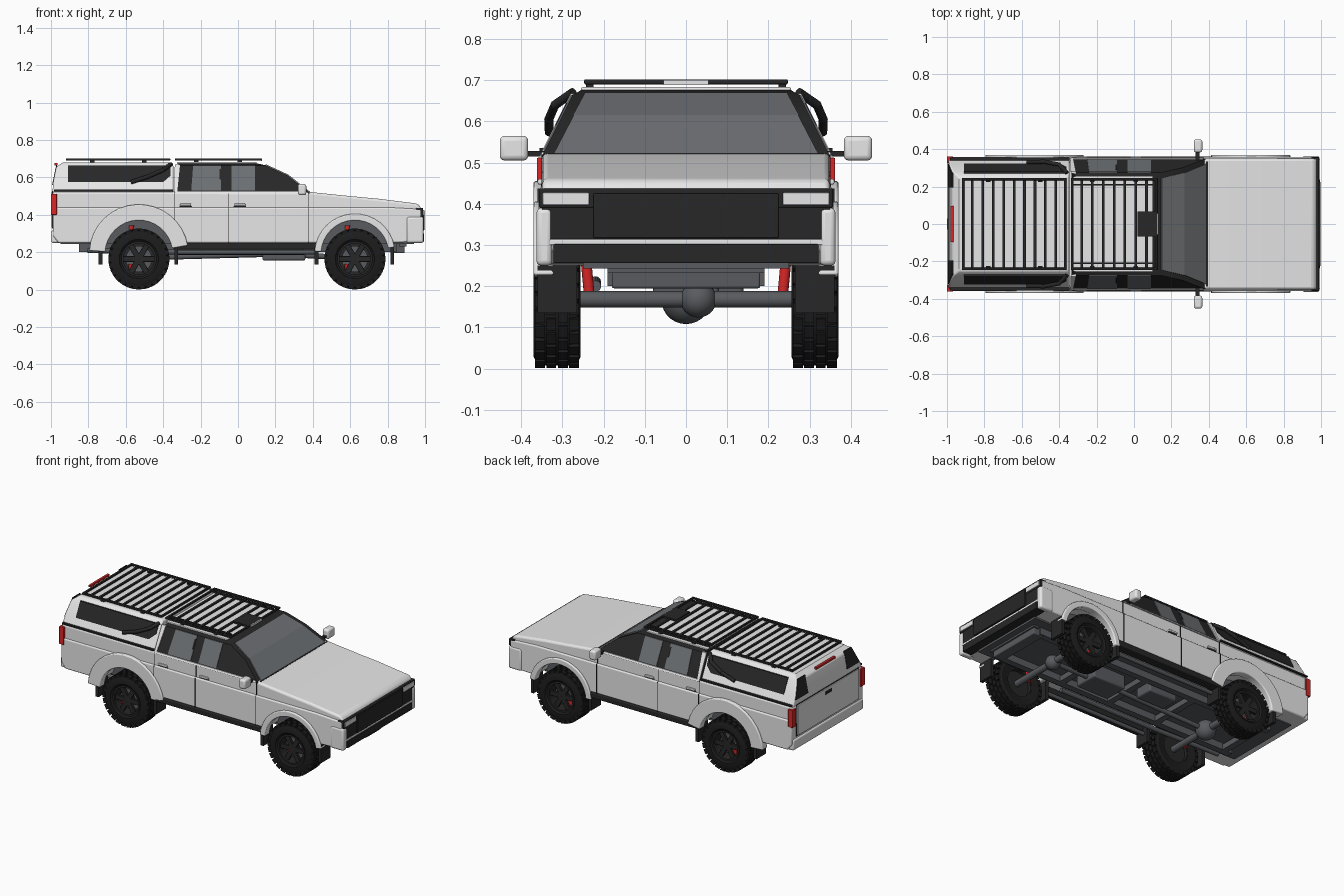
import bpy, bmesh
from math import sin, cos, pi, radians
from mathutils import Matrix, Vector

cube = bpy.data.objects.get("Cube")
if cube:
    bpy.data.objects.remove(cube, do_unlink=True)
parts = []


def material(name, r, g, b):
    m = bpy.data.materials.new(name)
    m.use_nodes = True
    m.diffuse_color = (r, g, b, 1)
    m.node_tree.nodes["Principled BSDF"].inputs["Base Color"].default_value = (r, g, b, 1)
    return m


white = material("body white", .8, .8, .8)
black = material("trim black", .02, .02, .02)
rubber = material("tyre rubber", .012, .012, .012)
glass = material("grey glass", .15, .16, .17)
steel = material("chassis grey", .1, .105, .115)
red = material("signal red", .7, .02, .02)
lamp = material("lamp white", .85, .85, .85)


def finish(name, bm, mat, bevel=0, mirror=False):
    """Turn a bmesh into an object, optionally bevelled and mirrored across the centre line."""
    bmesh.ops.recalc_face_normals(bm, faces=bm.faces)
    mesh = bpy.data.meshes.new(name)
    bm.to_mesh(mesh)
    bm.free()
    mesh.materials.append(mat)
    obj = bpy.data.objects.new(name, mesh)
    bpy.context.collection.objects.link(obj)
    if bevel:
        mod = obj.modifiers.new("bevel", "BEVEL")
        mod.width, mod.segments, mod.limit_method = bevel, 3, "ANGLE"
        mod.angle_limit = radians(40)
    if mirror:
        mod = obj.modifiers.new("mirror", "MIRROR")
        mod.use_axis = (False, True, False)
        mod.use_mirror_merge = False
    parts.append(obj)
    return obj


def slab(name, mat, points, offset, bevel=0, mirror=False):
    """Polygon swept along an offset."""
    bm = bmesh.new()
    near = [bm.verts.new(p) for p in points]
    far = [bm.verts.new(Vector(p) + Vector(offset)) for p in points]
    bm.faces.new(near)
    bm.faces.new(far[::-1])
    for i in range(len(near)):
        j = (i + 1) % len(near)
        bm.faces.new((near[i], far[i], far[j], near[j]))
    return finish(name, bm, mat, bevel, mirror)


def box(name, mat, x, y, z, bevel=0, mirror=False):
    """Box from (low, high) ranges; a single y means a half width."""
    y = y if isinstance(y, tuple) else (-y, y)
    ring = [(x[a], y[b], z[0]) for a, b in ((0, 0), (1, 0), (1, 1), (0, 1))]
    return slab(name, mat, ring, (0, 0, z[1] - z[0]), bevel, mirror)


def profile(name, mat, outline, half_width, bevel):
    """Side outline of (x, z) points spanning the full width."""
    return slab(name, mat, [(x, -half_width, z) for x, z in outline], (0, 2 * half_width, 0), bevel)


def loft(name, mat, rings, bevel=0):
    """Stack of rectangles, each given as (z, x low, x high, half width)."""
    bm = bmesh.new()
    loops = [[bm.verts.new(p) for p in ((a, -w, z), (b, -w, z), (b, w, z), (a, w, z))]
             for z, a, b, w in rings]
    bm.faces.new(loops[0])
    bm.faces.new(loops[-1])
    for low, high in zip(loops, loops[1:]):
        for i in range(4):
            j = (i + 1) % 4
            bm.faces.new((low[i], low[j], high[j], high[i]))
    return finish(name, bm, mat, bevel)


def tube(name, mat, points, radius, mirror=False):
    """Chain of round rods through the points."""
    bm = bmesh.new()
    for a, b in zip(map(Vector, points), map(Vector, points[1:])):
        d = b - a
        m = Matrix.Translation((a + b) / 2) @ d.to_track_quat("Z", "Y").to_matrix().to_4x4()
        bmesh.ops.create_cone(bm, cap_ends=True, segments=14, radius1=radius, radius2=radius,
                              depth=d.length + radius / 2, matrix=m)
    return finish(name, bm, mat, 0, mirror)


def ball(name, mat, centre, radius):
    bm = bmesh.new()
    bmesh.ops.create_uvsphere(bm, u_segments=24, v_segments=14, radius=radius,
                              matrix=Matrix.Translation(centre))
    return finish(name, bm, mat)


def lathe(name, mat, section, x, steps=48):
    """Closed (radius, y) section turned about an axle."""
    bm = bmesh.new()
    middle = Vector((x, 0, axle_z))
    loops = [[bm.verts.new(middle + Vector((r * cos(t), y, r * sin(t)))) for r, y in section]
             for t in (2 * pi * i / steps for i in range(steps))]
    for i, loop in enumerate(loops):
        nxt = loops[(i + 1) % steps]
        for k in range(len(section)):
            m = (k + 1) % len(section)
            bm.faces.new((loop[k], loop[m], nxt[m], nxt[k]))
    return finish(name, bm, mat, 0, True)


def arc(x, radius, start, end, steps=16):
    angles = [radians(start + (end - start) * i / steps) for i in range(steps + 1)]
    return [(x + radius * cos(t), .19 + radius * sin(t)) for t in angles]


def side(z):
    """Half width of the leaning upper sides at a height."""
    return .35 - .5 * (z - .515)


def side_panel(name, mat, outline, proud=.004):
    points = [(x, -side(z) - proud, z) for x, z in outline]
    return slab(name, mat, points, (0, .009, 0), 0, True)


axle_z = .164
rear_x, front_x = -.53, .625

# Lower body with wheel arches, and the slightly narrower shoulder and hood above it
lower = [(-.99, .44), (-.99, .29), (-.96, .25)]
lower += arc(rear_x, .185, 161, 19) + arc(front_x, .185, 161, 19)
lower += [(.93, .255), (.98, .29), (.98, .43), (.8, .44)]
profile("lower_body", white, lower, .358, .008)
shoulder = [(-.992, .525), (-.992, .4), (.98, .4), (.98, .437), (.96, .46),
            (.75, .486), (.6, .5), (.385, .522)]
profile("shoulder_and_hood", white, shoulder, .349, .013)
box("floor_pan", steel, (-.95, .94), .25, (.243, .4))

# Cab, roof and glass
cab = [(.515, -.335, .385, side(.515)), (.61, -.33, .265, side(.61)),
       (.665, -.325, .145, side(.665)), (.678, -.31, .09, .25)]
loft("cab_frame", black, cab)
box("cab_roof", white, (-.325, .1), .255, (.672, .683), .004)
for (z0, _, x0, w0), (z1, _, x1, w1) in zip(cab[:2], cab[1:3]):
    slab("windshield", glass, [(x0, .028 - w0, z0), (x0, w0 - .028, z0),
                               (x1, w1 - .03, z1), (x1, .03 - w1, z1)], (.004, 0, .005))
box("cowl_strip", black, (.375, .395), .335, (.51, .522))
side_panel("rear_door_glass", glass, [(-.25, .53), (-.09, .53), (-.09, .664), (-.24, .664)])
side_panel("front_door_glass", glass, [(-.035, .53), (.09, .53), (.09, .664), (-.035, .664)])
side_panel("grab_handle", black, [(-.1, .59), (-.09, .59), (-.09, .645), (-.1, .645)], .006)
side_panel("rear_pillar", white, [(-.34, .52), (-.325, .52), (-.31, .668), (-.338, .668)], .006)
side_panel("window_sill", white, [(-.335, .515), (.375, .515), (.365, .526), (-.335, .526)], .005)

# Canopy over the bed
loft("canopy", white, [(.52, -.992, -.345, side(.52)), (.575, -.988, -.345, side(.575)),
                       (.655, -.972, -.345, side(.655)), (.681, -.935, -.35, .25)], .008)
side_panel("canopy_window", black, [(-.91, .575), (-.4, .575), (-.36, .61), (-.36, .664), (-.91, .664)])
box("bed_seam", black, (-.985, -.345), (-.355, -.34), (.526, .535), 0, True)
tube("sport_bar", black, [(-.57, -.332, .575), (-.48, -.333, .605), (-.4, -.318, .64), (-.36, -.275, .67)],
     .011, True)
slab("rear_corner_glass", black, [(-.994, -.32, .56), (-.994, -.195, .56), (-.972, -.195, .666),
                                  (-.972, -.268, .666)], (.006, 0, .002), 0, True)
box("high_brake_light", red, (-.98, -.966), .095, (.664, .676))

# Tailgate and rear lamps
box("tailgate_gap", black, (-.994, -.98), .312, (.328, .528))
box("tailgate", white, (-.998, -.985), .308, (.332, .523), .003)
box("tailgate_handle", black, (-1, -.99), .03, (.485, .505))
box("tail_light", red, (-1, -.968), (-.362, -.325), (.4, .512), .003, True)
box("rear_bumper", white, (-.998, -.93), .35, (.25, .318), .01)

# Nose, grille and lamps
box("lamp_band", black, (.95, .99), .357, (.39, .437), .004)
box("grille_back", black, (.95, .988), .35, (.314, .4))
box("grille", black, (.96, .997), .225, (.317, .425), .003)
box("headlight", lamp, (.96, .995), (-.348, -.235), (.397, .427), .003, True)
box("bumper_corner", white, (.9, .992), (-.363, -.325), (.25, .39), .012, True)
box("bumper_bar", white, (.93, .99), .35, (.3, .314), .003)
box("lower_intake", black, (.93, .994), .322, (.256, .302), .003)
box("skid_plate", steel, (.82, .89), .18, (.195, .25), .005)
box("front_guard", steel, (.86, .9), .19, (.232, .246))

# Wheel arch flares and mud flaps
for label, x, outer in (("rear", rear_x, .266), ("front", front_x, .216)):
    ring = arc(x, outer, 176, 10) + arc(x, .18, 10, 176)
    slab(label + "_flare", white, [(px, -.37, pz) for px, pz in ring], (0, .05, 0), .006, True)
    for end in (-.205, .2):
        box(label + "_mud_flap", black, (x + end - .01, x + end + .01), (-.36, -.265), (.135, .25), 0, True)

# Door seams, handles, sills and mirrors
for x in (-.338, -.05, .375):
    box("door_seam", black, (x - .002, x + .002), (-.36, -.35), (.25, .437), 0, True)
    box("upper_door_seam", black, (x - .002, x + .002), (-.351, -.345), (.437, .52), 0, True)
for x in (-.28, .01):
    box("door_handle", white, (x - .03, x + .03), (-.36, -.345), (.447, .46), .004, True)
    box("handle_shadow", black, (x - .033, x + .033), (-.352, -.345), (.442, .447), 0, True)
box("side_step", black, (-.345, .425), (-.362, -.3), (.215, .25), .006, True)
tube("step_tube", steel, [(-.32, -.3, .2), (.42, -.3, .2)], .012, True)
box("mirror", white, (.32, .365), (-.452, -.383), (.505, .565), .012, True)
box("mirror_arm", black, (.33, .35), (-.39, -.33), (.515, .528), 0, True)

# Roof racks
for label, x0, x1, count in (("rear", -.92, -.362, 10), ("front", -.338, .125, 8)):
    box(label + "_rack_rail", black, (x0, x1), (-.247, -.233), (.69, .702), .003, True)
    for x in (x0, x1 - .013):
        box(label + "_rack_end", black, (x, x + .013), .24, (.69, .702), .003)
    for i in range(1, count):
        x = x0 + (x1 - x0) * i / count
        box(label + "_rack_slat", black, (x - .007, x + .007), .235, (.691, .699))
    for i in range(2):
        x = x0 + (x1 - x0) * (i + .5) / 2
        box(label + "_rack_foot", black, (x - .012, x + .012), (-.243, -.225), (.67, .69), 0, True)
box("rack_inner_rail", black, (-.325, .1), (-.215, -.205), (.69, .7), 0, True)
box("rack_mount", black, (.02, .12), .068, (.69, .702))
box("light_bar", lamp, (.122, .129), .055, (.688, .701))

# Chassis underneath
box("frame_rail", steel, (-.85, .85), (-.19, -.15), (.2, .245), 0, True)
for x in (-.8, -.3, .05, .4):
    box("cross_member", steel, (x - .02, x + .02), .16, (.2, .235))
box("fuel_tank", steel, (-.2, .0), (.02, .14), (.17, .245), .01)
box("gearbox", steel, (.13, .36), .08, (.156, .245), .01)
tube("drive_shaft", steel, [(rear_x, 0, .17), (.2, 0, .19), (front_x, .03, .17)], .014)
tube("exhaust", steel, [(.35, -.22, .2), (-.3, -.22, .2), (-.8, -.22, .21)], .014)
ball("rear_differential", steel, (rear_x, 0, .168), .06)
ball("front_differential", steel, (front_x, .03, .168), .044)

# Wheels, brakes and suspension
tyre = [(.09, -.358), (.105, -.37), (.135, -.37), (.15, -.362), (.156, -.344),
        (.156, -.282), (.15, -.263), (.135, -.256), (.09, -.263)]
rim = [(.083, -.362), (.094, -.362), (.094, -.265), (.083, -.265)]
disc = [(.0005, -.312), (.07, -.312), (.07, -.3), (.0005, -.3)]
back_plate = [(.0005, -.296), (.092, -.296), (.092, -.285), (.0005, -.285)]
hub = [(.0005, -.35), (.024, -.35), (.028, -.337), (.028, -.29), (.0005, -.29)]
for label, x in (("rear", rear_x), ("front", front_x)):
    tube(label + "_axle", steel, [(x, -.28, .168), (x, .28, .168)], .02)
    lathe(label + "_tyre", rubber, tyre, x)
    lathe(label + "_rim", black, rim, x)
    lathe(label + "_brake_disc", steel, disc, x, 32)
    lathe(label + "_back_plate", black, back_plate, x, 32)
    lathe(label + "_hub", black, hub, x, 24)
    centre = Matrix.Translation((x, 0, axle_z))
    tread, spokes = bmesh.new(), bmesh.new()
    for i in range(26):
        for k, y in enumerate((-.354, -.327, -.299, -.272)):
            turn = centre @ Matrix.Rotation(2 * pi * (i + k % 2 / 2) / 26, 4, "Y")
            spot = Matrix.Translation((.153, y, 0)) @ Matrix.Diagonal((.019, .024, .03, 1))
            bmesh.ops.create_cube(tread, size=1, matrix=turn @ spot)
    for i in range(6):
        turn = centre @ Matrix.Rotation(pi * i / 3, 4, "Y")
        spot = Matrix.Translation((.052, -.342, 0)) @ Matrix.Diagonal((.07, .016, .03, 1))
        bmesh.ops.create_cube(spokes, size=1, matrix=turn @ spot)
    finish(label + "_tread", tread, rubber, 0, True)
    finish(label + "_spokes", spokes, black, .003, True)
    box(label + "_caliper", red, (x - .055, x - .025), (-.328, -.295), (.108, .138), .004, True)
    tube(label + "_shock", red, [(x - .045, -.235, .18), (x - .04, -.25, .34)], .013, True)

# Smooth shading with crisp edges
bpy.ops.object.select_all(action="DESELECT")
for obj in parts:
    obj.select_set(True)
bpy.context.view_layer.objects.active = parts[0]
bpy.ops.object.shade_smooth_by_angle(angle=radians(32))
